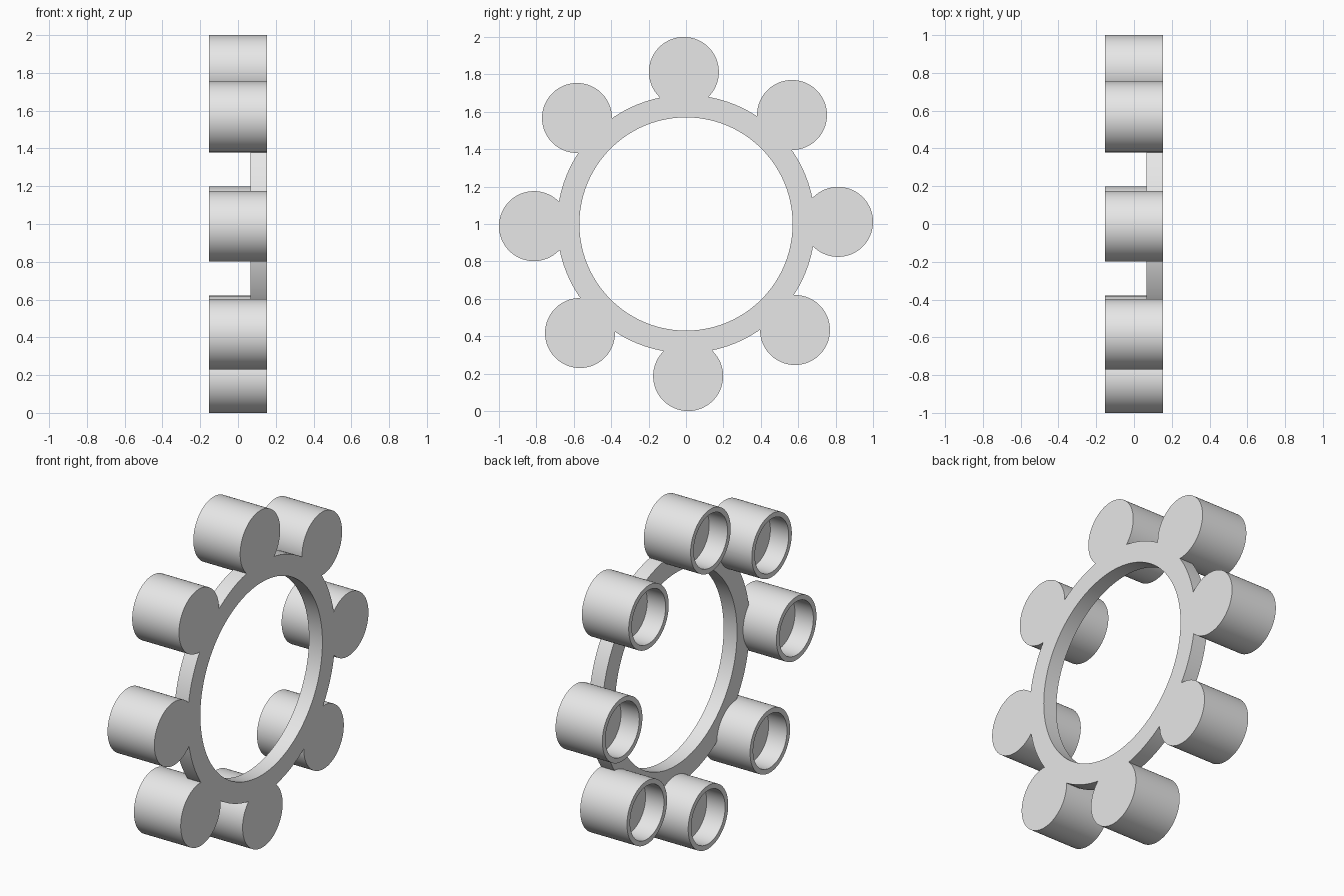
import bpy, bmesh, math

if "Cube" in bpy.data.objects:
    bpy.data.objects.remove(bpy.data.objects["Cube"])

SEG = 96
X0, X1 = -0.153, 0.153      # open and closed ends
CUP_R, BORE_R, CUP_DIST = 0.187, 0.158, 0.813
FLOOR_X = X0 + 0.12         # floor of each cup
TILT = math.radians(0.8)

grey = bpy.data.materials.new("light grey")
grey.diffuse_color = (0.8, 0.8, 0.8, 1)
grey.use_nodes = True
grey.node_tree.nodes["Principled BSDF"].inputs["Base Color"].default_value = grey.diffuse_color


def lathe(bm, profile, cy, cz, closed=False):
    """Spin an (x, radius) profile about an x-parallel axis; radius 0 is a pole."""
    rows = []
    for x, r in profile:
        if r == 0:
            rows.append([bm.verts.new((x, cy, cz))] * SEG)
        else:
            rows.append([bm.verts.new((x, cy + r * math.cos(a), cz + r * math.sin(a)))
                         for a in (2 * math.pi * i / SEG for i in range(SEG))])
    pairs = list(zip(rows, rows[1:]))
    if closed:
        pairs.append((rows[-1], rows[0]))
    for p, q in pairs:
        for i in range(SEG):
            j = (i + 1) % SEG
            bm.faces.new(list(dict.fromkeys((p[i], p[j], q[j], q[i]))))


def make_object(name, bm):
    bmesh.ops.recalc_face_normals(bm, faces=bm.faces)
    # merge the pole fans and flat strips into clean flat faces
    bmesh.ops.dissolve_limit(bm, angle_limit=0.001, verts=bm.verts, edges=bm.edges)
    mesh = bpy.data.meshes.new(name)
    bm.to_mesh(mesh)
    bm.free()
    mesh.materials.append(grey)
    obj = bpy.data.objects.new(name, mesh)
    bpy.context.collection.objects.link(obj)
    return obj


# thin carrier ring, flush with the closed ends of the cups
bm = bmesh.new()
lathe(bm, [(0.065, 0.57), (0.065, 0.69), (X1, 0.69), (X1, 0.57)], 0, 1, closed=True)
ring = make_object("cup_ring", bm)

# eight round cups, open towards -x
bm = bmesh.new()
for k in range(8):
    a = TILT + k * math.pi / 4
    lathe(bm, [(X1, 0), (X1, CUP_R), (X0, CUP_R), (X0, BORE_R), (FLOOR_X, BORE_R), (FLOOR_X, 0)],
          CUP_DIST * math.cos(a), 1 + CUP_DIST * math.sin(a))
cups = make_object("cups", bm)

# fuse the cups with the ring
mod = ring.modifiers.new("fuse", 'BOOLEAN')
mod.operation, mod.solver, mod.object = 'UNION', 'EXACT', cups
bpy.context.view_layer.objects.active = ring
ring.select_set(True)
bpy.ops.object.modifier_apply(modifier=mod.name)
bpy.data.objects.remove(cups)
bpy.ops.object.shade_smooth_by_angle(angle=math.radians(30))
